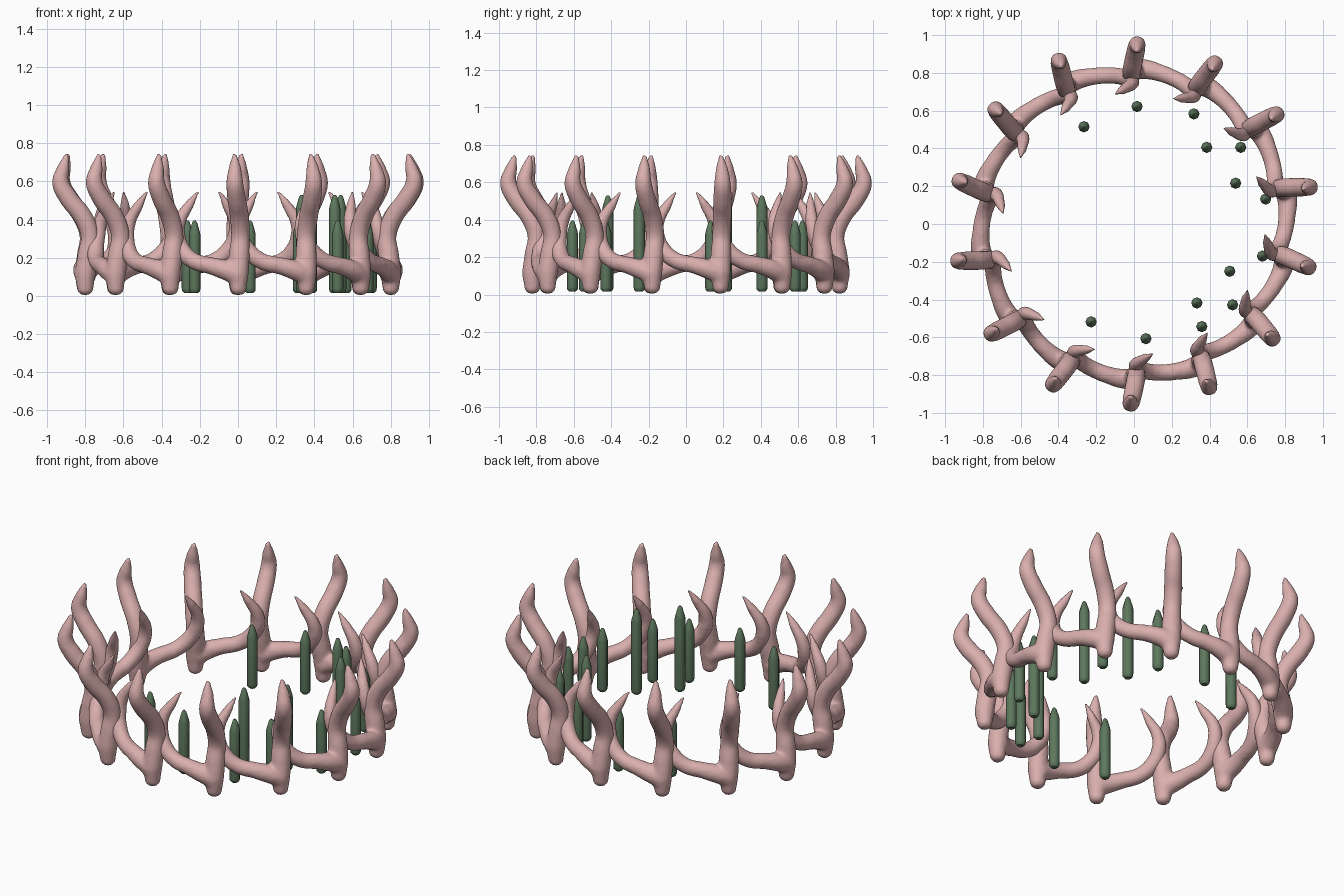
import bpy, bmesh, math

if "Cube" in bpy.data.objects:
    bpy.data.objects.remove(bpy.data.objects["Cube"])


def material(name, rgb):
    m = bpy.data.materials.new(name)
    m.diffuse_color = (*rgb, 1)
    m.use_nodes = True
    m.node_tree.nodes["Principled BSDF"].inputs["Base Color"].default_value = m.diffuse_color
    return m


PINK = material("dusty_pink", (0.70, 0.43, 0.42))
GREEN = material("dark_green", (0.11, 0.185, 0.11))
UNITS = 14


def add_object(name, mesh):
    ob = bpy.data.objects.new(name, mesh)
    bpy.context.scene.collection.objects.link(ob)
    return ob


def evaluated_mesh(ob):
    bpy.context.view_layer.update()
    dg = bpy.context.evaluated_depsgraph_get()
    return bpy.data.meshes.new_from_object(ob.evaluated_get(dg), depsgraph=dg)


def tube_mesh(points):
    """Tapering tube through points given as (x, y, z, radius)."""
    cu = bpy.data.curves.new("tube", 'CURVE')
    cu.dimensions, cu.fill_mode = '3D', 'FULL'
    cu.bevel_depth, cu.bevel_resolution = 1.0, 4
    cu.resolution_u, cu.use_fill_caps = 8, True
    sp = cu.splines.new('BEZIER')
    sp.bezier_points.add(len(points) - 1)
    for bp, (x, y, z, r) in zip(sp.bezier_points, points):
        bp.co, bp.radius = (x, y, z), r
        bp.handle_left_type = bp.handle_right_type = 'AUTO'
    ob = add_object("tube", cu)
    me = evaluated_mesh(ob)
    bpy.data.objects.remove(ob)
    return me


# Tall outer horn, from the foot up to the hooked tip
horn = [(.80, .185, .005, .022), (.80, .185, .025, .042), (.80, .185, .12, .055),
        (.785, .187, .22, .056), (.775, .19, .31, .05), (.81, .193, .41, .051),
        (.89, .195, .515, .05), (.93, .195, .595, .046), (.915, .192, .67, .034),
        (.895, .186, .745, .012)]
# Ring branch that leaves the foot and curls up into the inner thorn
branch = [(.80, .185, .11, .058), (.812, .12, .135, .053), (.81, .04, .158, .046),
          (.795, -.05, .18, .044), (.77, -.12, .235, .045), (.742, -.155, .315, .042),
          (.725, -.15, .39, .036), (.708, -.105, .47, .027), (.692, -.055, .55, .008)]

# Fuse both tubes into one smooth organic unit
bm = bmesh.new()
for pts in (horn, branch):
    bm.from_mesh(tube_mesh(pts))
bmesh.ops.remove_doubles(bm, verts=bm.verts, dist=1e-5)
bmesh.ops.recalc_face_normals(bm, faces=bm.faces)
raw = bpy.data.meshes.new("raw_horn")
bm.to_mesh(raw)
bm.free()
source = add_object("raw_horn", raw)
rm = source.modifiers.new("fuse", 'REMESH')
rm.mode, rm.voxel_size = 'VOXEL', 0.0105
sm = source.modifiers.new("soften", 'SMOOTH')
sm.factor, sm.iterations = 0.5, 6
horn_mesh = evaluated_mesh(source)
bpy.data.objects.remove(source)
horn_mesh.name = "horn_unit"
horn_mesh.materials.clear()
horn_mesh.materials.append(PINK)
for p in horn_mesh.polygons:
    p.use_smooth, p.material_index = True, 0

# Ring of horns
for i in range(UNITS):
    add_object(f"horn_{i + 1}", horn_mesh).rotation_euler.z = i * math.tau / UNITS


# Pointed stakes standing inside the ring
def stake_mesh(name, top, sides=8):
    profile = [(.017, .015), (.028, .026), (.030, .04), (.030, top - .075),
               (.026, top - .055), (.012, top - .008), (.005, top)]
    bm = bmesh.new()
    rings = [[bm.verts.new((r * math.cos(math.tau * k / sides),
                            r * math.sin(math.tau * k / sides), z))
              for k in range(sides)] for r, z in profile]
    for a, b in zip(rings, rings[1:]):
        for k in range(sides):
            n = (k + 1) % sides
            bm.faces.new((a[k], a[n], b[n], b[k]))
    bm.faces.new(rings[0][::-1])
    bm.faces.new(rings[-1])
    for f in bm.faces:
        f.smooth = len(f.verts) == 4
    me = bpy.data.meshes.new(name)
    bm.to_mesh(me)
    bm.free()
    me.materials.append(GREEN)
    return me


tall = [(.385, .406), (.538, .216), (.507, -.25), (.333, -.418)]
short = [(.016, .622), (.317, .583), (-.265, .515), (.565, .406), (.697, .132),
         (.68, -.17), (.522, -.428), (.359, -.543), (.063, -.607), (-.227, -.518)]
for label, top, spots in (("tall_stake", .53, tall), ("short_stake", .395, short)):
    me = stake_mesh(label, top)
    for i, (x, y) in enumerate(spots):
        add_object(f"{label}_{i + 1}", me).location = (x, y, 0)
